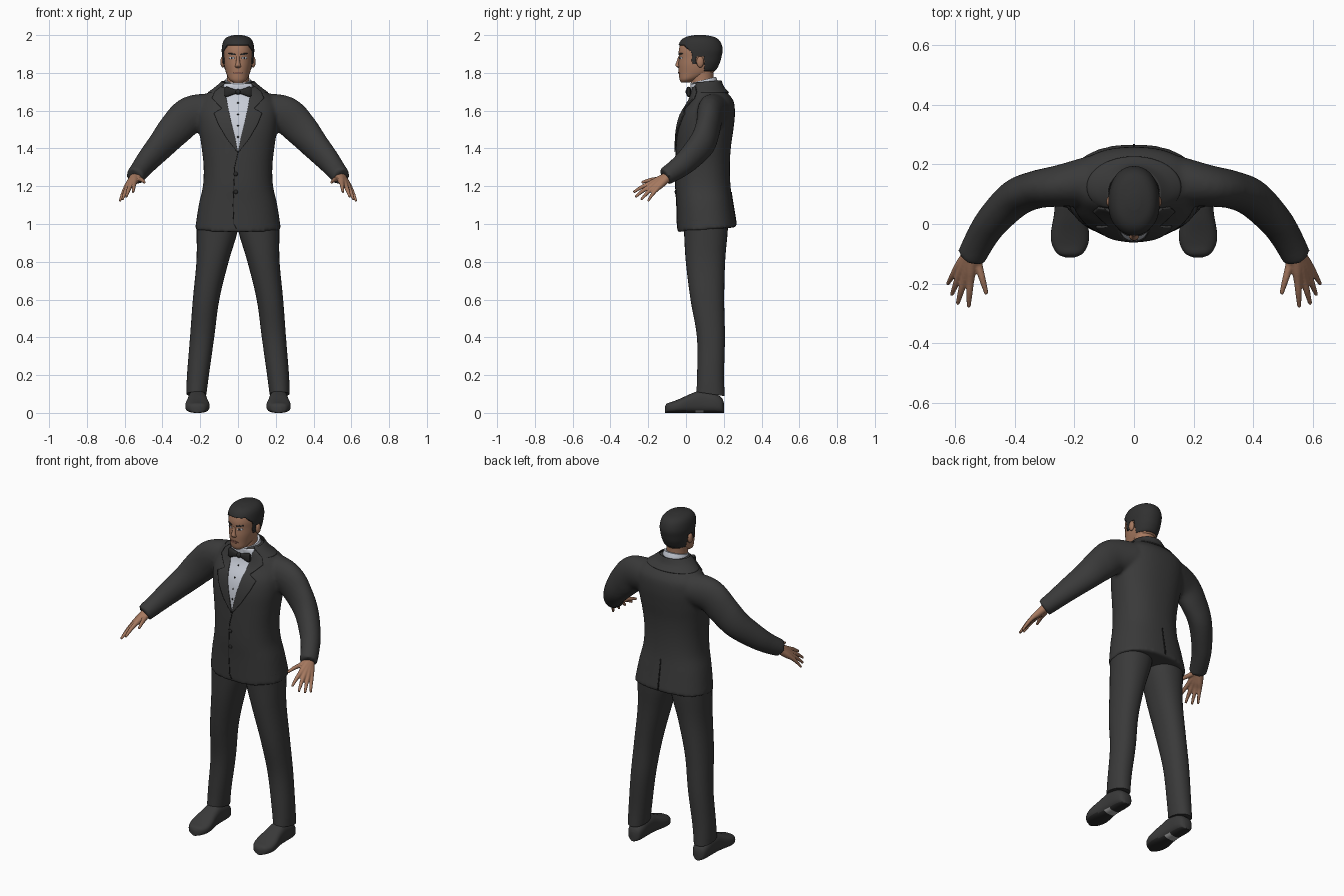
import bpy, bmesh, math
from mathutils import Vector, Matrix
from mathutils.bvhtree import BVHTree

if "Cube" in bpy.data.objects:
    bpy.data.objects.remove(bpy.data.objects["Cube"], do_unlink=True)

X, Y, Z = Vector((1, 0, 0)), Vector((0, 1, 0)), Vector((0, 0, 1))
SIDES = (("left", 1), ("right", -1))


def material(name, r, g, b):
    m = bpy.data.materials.new(name)
    m.use_nodes = True
    m.diffuse_color = (r, g, b, 1)
    m.node_tree.nodes["Principled BSDF"].inputs["Base Color"].default_value = (r, g, b, 1)
    return m


suit = material("charcoal suit", .042, .042, .042)
seam = material("dark seam", .015, .015, .015)
black = material("black satin", .022, .022, .022)
white = material("white shirt", .58, .61, .68)
skin = material("skin", .38, .19, .115)
lip = material("lips", .24, .10, .07)
hair_mat = material("dark hair", .03, .03, .03)
grey = material("light grey sole", .4, .4, .4)


def catmull(stations, steps):
    """Smoothly resample a list of number tuples."""
    s = [tuple(t) + (0,) * (6 - len(t)) for t in stations]
    out = []
    for i in range(len(s) - 1):
        a, b, c, d = s[max(i - 1, 0)], s[i], s[i + 1], s[min(i + 2, len(s) - 1)]
        for k in range(steps):
            t = k / steps
            out.append([.5 * (2 * q + (r - p) * t + (2 * p - 5 * q + 4 * r - w) * t * t
                              + (3 * q - p - 3 * r + w) * t ** 3)
                        for p, q, r, w in zip(a, b, c, d)])
    return out + [list(s[-1])]


def loft(bm, stations, axes=None, n=32, steps=5, power=2.0, caps=True):
    """Skin over elliptical sections (x, y, z, radius a, radius b, tilt)."""
    st = catmull(stations, steps)
    pts = [Vector(s[:3]) for s in st]
    rings = []
    for i, s in enumerate(st):
        if axes:
            u, v = axes
        else:
            t = (pts[min(i + 1, len(pts) - 1)] - pts[max(i - 1, 0)]).normalized()
            u = t.cross(Z).normalized()
            v = u.cross(t)
        ring = []
        for k in range(n):
            a = 2 * math.pi * k / n
            c, d = (math.copysign(abs(f) ** (2 / power), f) for f in (math.cos(a), math.sin(a)))
            p = pts[i] + u * c * max(s[3], .001) + v * d * max(s[4], .001)
            p.z += s[5] * (p.y - pts[i].y)
            ring.append(bm.verts.new(p))
        rings.append(ring)
    for a, b in zip(rings, rings[1:]):
        for k in range(n):
            bm.faces.new((a[k], a[(k + 1) % n], b[(k + 1) % n], b[k]))
    if caps:
        bm.faces.new(rings[0])
        bm.faces.new(rings[-1])
    return bm


def finish(name, bm, mats, rule=None, keep=None):
    """Turn a bmesh into a smooth object; rule picks slots, keep drops faces."""
    bmesh.ops.recalc_face_normals(bm, faces=bm.faces[:])
    if keep:
        drop = [f for f in bm.faces if not keep(f.calc_center_median())]
        bmesh.ops.delete(bm, geom=drop, context='FACES')
    if rule:
        for f in bm.faces:
            f.material_index = rule(f)
    me = bpy.data.meshes.new(name)
    bm.to_mesh(me)
    bm.free()
    for m in mats:
        me.materials.append(m)
    me.shade_smooth()
    me.set_sharp_from_angle(angle=math.radians(45))
    ob = bpy.data.objects.new(name, me)
    bpy.context.scene.collection.objects.link(ob)
    return ob


def fuse(ob, voxel, rounds):
    """Merge overlapping volumes into one soft skin."""
    r = ob.modifiers.new("fuse", 'REMESH')
    r.mode, r.voxel_size, r.use_smooth_shade = 'VOXEL', voxel, True
    s = ob.modifiers.new("soften", 'SMOOTH')
    s.factor, s.iterations = .5, rounds


def thicken(ob, t, offset=0):
    m = ob.modifiers.new("thickness", 'SOLIDIFY')
    m.thickness, m.offset = t, offset


def surface(ob):
    bpy.context.view_layer.update()
    return BVHTree.FromObject(ob, bpy.context.evaluated_depsgraph_get())


def hit(tree, x, z, back=False, default=.1):
    d = -1 if back else 1
    p = tree.ray_cast(Vector((x, -d, z)), Vector((0, d, 0)))[0]
    return p.y if p else default


def drape(name, tree, rows, mat, lift=.002, t=.005, s=1, back=False, n=10):
    """Thin plate laid on a surface; rows are (z, x from, x to)."""
    bm, grid, y = bmesh.new(), [], .05
    for a, b in zip(rows, rows[1:]):
        last = b is rows[-1]
        for k in range(6 if last else 5):
            z, x0, x1 = (p + (q - p) * k / 5 for p, q in zip(a, b))
            line = []
            for i in range(n + 1):
                x = s * (x0 + (x1 - x0) * i / n)
                y = hit(tree, x, z, back, y)
                line.append(bm.verts.new((x, y + (lift if back else -lift), z)))
            grid.append(line)
    for a, b in zip(grid, grid[1:]):
        for i in range(n):
            bm.faces.new((a[i], a[i + 1], b[i + 1], b[i]))
    thicken(finish(name, bm, [mat]), t)


def ball(name, loc, scale, mat):
    bm = bmesh.new()
    bmesh.ops.create_uvsphere(bm, u_segments=20, v_segments=12, radius=1,
                              matrix=Matrix.Translation(loc) @ Matrix.Diagonal((*scale, 1)))
    return finish(name, bm, [mat])


# Jacket: body and both sleeves fused together
bm = bmesh.new()
body = [(.97, .112, .228, .158, .08), (1.1, .1, .208, .15), (1.2, .09, .186, .146),
        (1.3, .088, .182, .144), (1.4, .092, .192, .145), (1.5, .102, .207, .149),
        (1.58, .116, .212, .143), (1.65, .133, .2, .119), (1.7, .122, .152, .093),
        (1.74, .102, .088, .076), (1.752, .102, .08, .072)]
loft(bm, [(0, cy, z, *r) for z, cy, *r in body], (X, Y), n=48, power=2.3)
sleeve = [(.14, .145, 1.6, .085, .092), (.25, .128, 1.578, .07, .099), (.33, .115, 1.505, .064, .092),
          (.4, .085, 1.425, .064, .08), (.475, .01, 1.34, .057, .066),
          (.515, -.05, 1.29, .052, .056), (.547, -.112, 1.25, .049, .048)]
for _, s in SIDES:
    loft(bm, [(s * x, *r) for x, *r in sleeve])
jacket = finish("jacket", bm, [suit])
fuse(jacket, .01, 6)
cloth = surface(jacket)

# Shirt front, lapels and collars
drape("shirt_front", cloth, [(1.385, -.002, .002), (1.5, -.037, .037), (1.6, -.056, .056),
                             (1.7, -.072, .072), (1.74, -.074, .074)], white, .002, .004, n=20)
lapel = [(1.38, 0, .004), (1.45, .014, .058), (1.53, .034, .105), (1.585, .046, .127),
         (1.612, .052, .084), (1.63, .055, .103), (1.665, .062, .137), (1.7, .068, .122),
         (1.725, .071, .09)]
for side, s in SIDES:
    drape(side + "_lapel", cloth, lapel, suit, .005, .007, s)
bm = loft(bmesh.new(), [(0, .125, 1.695, .157, .1), (0, .111, 1.725, .117, .088),
                        (0, .105, 1.752, .086, .08, .1)], (X, Y), n=64, caps=False)
thicken(finish("jacket_collar", bm, [suit], keep=lambda c: c.y > .055), .006)
bm = loft(bmesh.new(), [(0, .1, 1.69, .076, .076), (0, .096, 1.735, .074, .073, .2),
                        (0, .092, 1.763, .067, .067, .25)], (X, Y), n=40)
finish("shirt_collar", bm, [white])

# Front edge, back vent, buttons and studs
drape("front_edge", cloth, [(1.38, -.002, .002), (1.3, -.02, -.016), (1.1, -.028, -.024),
                            (1.0, -.024, -.02), (.975, -.012, -.008)], seam, .001, .003, n=2)
drape("back_vent", cloth, [(1.17, -.002, .002), (.995, -.004, .004)], seam, .001, .004, back=True, n=2)
for i, z in enumerate((1.265, 1.17)):
    ball(f"jacket_button_{i + 1}", (-.012, hit(cloth, -.012, z) - .001, z), (.011, .005, .011), black)
for i in range(4):
    z = 1.64 - .06 * i
    ball(f"shirt_stud_{i + 1}", (0, hit(cloth, 0, z) - .003, z), (.005, .004, .005), black)

# Bow tie
for side, s in SIDES:
    wing = [(.004, .008, .009), (.03, .012, .017), (.058, .013, .027), (.071, .008, .023)]
    bm = loft(bmesh.new(), [(s * x, .014, 1.7, a, b) for x, a, b in wing], (Y, Z), n=20, power=2.6)
    finish(side + "_bow_wing", bm, [black])
ball("bow_knot", (0, .01, 1.7), (.014, .013, .015), black)

# Trouser legs and shoes
leg = [(.1, .22, .13, .053, .075, -.15), (.2, .212, .13, .058, .071), (.4, .19, .132, .064, .074),
       (.6, .169, .113, .07, .089), (.8, .135, .103, .085, .104), (.95, .112, .105, .107, .115),
       (1.02, .11, .105, .11, .118)]
shoe = [(.2, .018, .055), (.188, .038, .08), (.15, .048, .105), (.08, .05, .118), (.03, .054, .103),
        (-.03, .064, .076), (-.07, .06, .06), (-.1, .042, .05), (-.112, .016, .034)]


def shoe_rule(f):
    c = f.calc_center_median()
    if f.normal.z > -.7 or c.z > .02:
        return 0
    return 2 if .05 < c.y < .1 else 1


for side, s in SIDES:
    bm = loft(bmesh.new(), [(s * x, y, z, *r) for z, x, y, *r in leg], (X, Y), power=2.2)
    finish(side + "_trouser_leg", bm, [suit])
    bm = loft(bmesh.new(), [(s * .215, y, h / 2, w, h / 2) for y, w, h in shoe], (X, Z), power=2.7)
    finish(side + "_shoe", bm, [suit, black, grey], shoe_rule)

# Hands: five tubes fanned out from the wrist, then fused
fingers = [((.522, -.14, 1.238), (.495, -.235, 1.22), .011), ((.55, -.19, 1.215), (.555, -.278, 1.168), .0105),
           ((.57, -.186, 1.202), (.592, -.268, 1.143), .0105), ((.587, -.173, 1.192), (.612, -.238, 1.128), .01),
           ((.598, -.155, 1.184), (.626, -.202, 1.12), .0095)]
for side, s in SIDES:
    bm = bmesh.new()
    for k, tip, r in fingers:
        k, tip = Vector(k), Vector(tip)
        wrist = Vector((.543, -.09, 1.255)).lerp(k, .1)
        path = [(wrist, .024), (wrist.lerp(k, .6), .019), (k, r * 1.3),
                (k.lerp(tip, .5) + Z * .004, r), (tip, r * .65)]
        loft(bm, [(s * p.x, p.y, p.z, a, a) for p, a in path], n=14)
    fuse(finish(side + "_hand", bm, [skin]), .004, 2)

# Head, neck, nose and ears
skull = [(1.75, -.002, .026, .024), (1.766, .015, .047, .049), (1.8, .052, .063, .09),
         (1.84, .065, .073, .105), (1.88, .072, .077, .11), (1.92, .075, .079, .113),
         (1.96, .075, .071, .1), (1.983, .075, .051, .072), (1.994, .075, .015, .022)]
head = finish("head", loft(bmesh.new(), [(0, y, z, a, b) for z, y, a, b in skull],
                           (X, Y), n=48, power=2.15), [skin])
face = surface(head)
finish("neck", loft(bmesh.new(), [(0, .092, 1.7, .062, .062), (0, .085, 1.76, .058, .06),
                                  (0, .085, 1.83, .06, .062)], (X, Y)), [skin])
nose = [(1.888, -.033, .008, .008), (1.86, -.039, .01, .011), (1.842, -.042, .014, .014),
        (1.833, -.04, .017, .011), (1.826, -.035, .009, .005)]
finish("nose", loft(bmesh.new(), [(0, y, z, a, b) for z, y, a, b in nose], (X, Y), n=20), [skin])
for side, s in SIDES:
    ball(side + "_ear", (s * .081, .075, 1.858), (.012, .019, .03), skin)
    drape(side + "_eye", face, [(1.874, .024, .042), (1.879, .018, .047), (1.885, .024, .043)],
          white, .001, .003, s)
    drape(side + "_iris", face, [(1.874, .029, .036), (1.885, .028, .037)], black, .002, .003, s, n=4)
    drape(side + "_eyebrow", face, [(1.895, .014, .03), (1.9, .015, .052), (1.904, .03, .05)],
          hair_mat, .002, .004, s)
drape("mouth", face, [(1.793, -.012, .012), (1.799, -.026, .026), (1.805, -.013, .013)], lip, .001, .004)


# Short hair shell with a forehead line, sideburns and gaps for the ears
def hairy(c):
    if c.y < -.01:
        return c.z > 1.947
    if c.y < .032:
        return c.z > 1.947 - (c.y + .01) * 1.0
    if c.y < .054:
        return c.z > 1.845
    return c.z > (1.885 if c.y < .098 else 1.81)


bm = loft(bmesh.new(), [(0, y, z + .006, a + .007, b + .006) for z, y, a, b in skull],
          (X, Y), n=96, steps=8, power=2.15)
thicken(finish("hair", bm, [hair_mat], keep=hairy), .007, -1)
